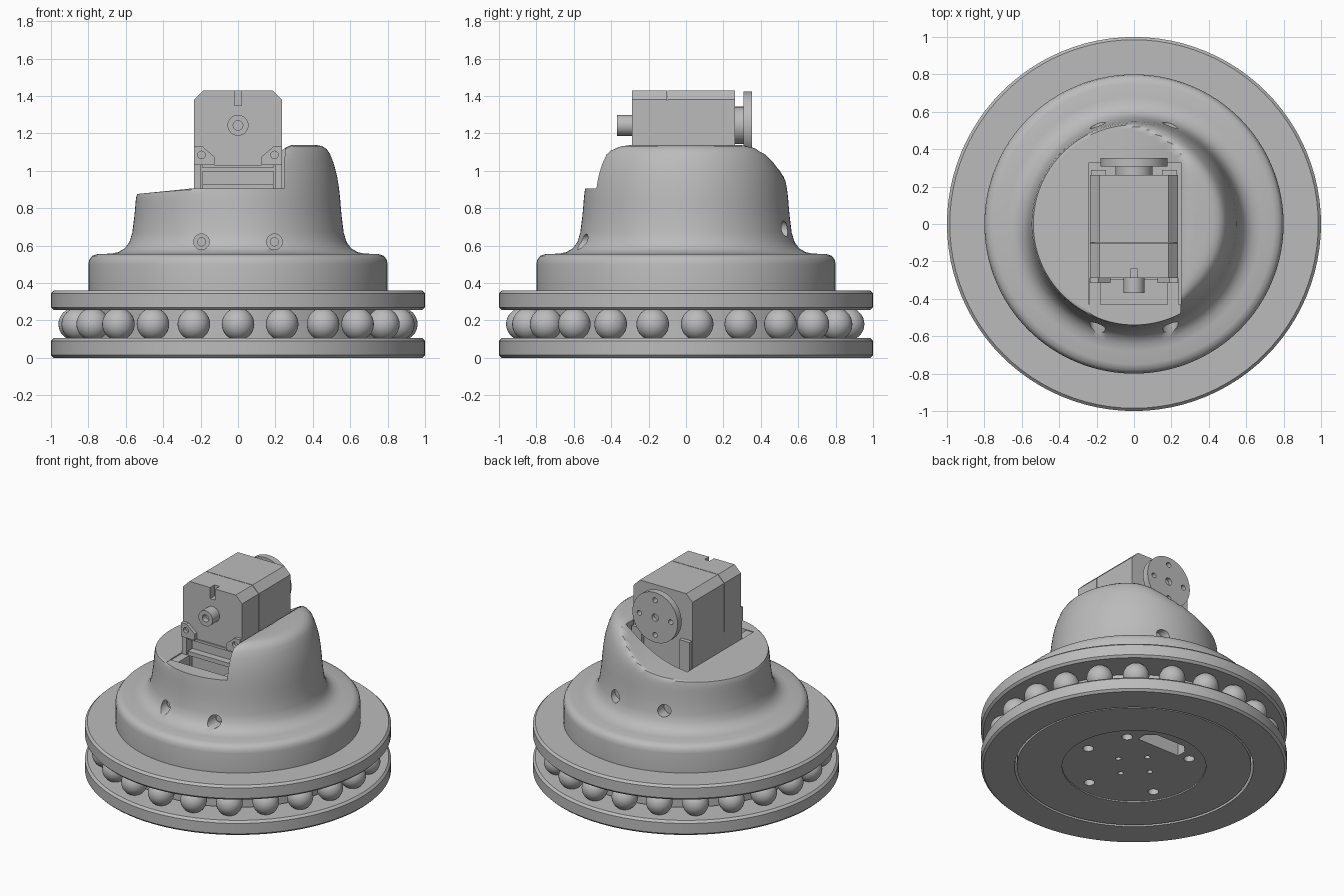
import bpy, bmesh
from math import sin, cos, pi, radians
from mathutils import Matrix, Vector

if "Cube" in bpy.data.objects:
    bpy.data.objects.remove(bpy.data.objects["Cube"])

grey = bpy.data.materials.new("light_grey")
grey.use_nodes = True
grey.diffuse_color = (0.5, 0.5, 0.5, 1)
grey.node_tree.nodes["Principled BSDF"].inputs["Base Color"].default_value = (0.5, 0.5, 0.5, 1)


def finish(name, bm, bevel=0):
    """Turn a bmesh into a shaded object, with an optional edge bevel."""
    bmesh.ops.remove_doubles(bm, verts=bm.verts, dist=1e-5)
    bmesh.ops.recalc_face_normals(bm, faces=bm.faces)
    mesh = bpy.data.meshes.new(name)
    bm.to_mesh(mesh)
    bm.free()
    obj = bpy.data.objects.new(name, mesh)
    bpy.context.collection.objects.link(obj)
    mesh.materials.append(grey)
    if bevel:
        mod = obj.modifiers.new("bevel", "BEVEL")
        mod.width, mod.segments, mod.limit_method = bevel, 2, "ANGLE"
    return obj


def shade(obj):
    bpy.ops.object.select_all(action="DESELECT")
    obj.select_set(True)
    bpy.context.view_layer.objects.active = obj
    bpy.ops.object.shade_smooth_by_angle(angle=radians(35))


def lathe(name, profile, steps=96, warp=None):
    """Spin a closed (radius, z) loop around the z axis."""
    bm = bmesh.new()
    rings = []
    for r, z in profile:
        ring = []
        for i in range(steps):
            x, y = r * cos(2 * pi * i / steps), r * sin(2 * pi * i / steps)
            ring.append(bm.verts.new((x, y, warp(x, y, z) if warp else z)))
        rings.append(ring)
    for k, a in enumerate(rings):
        b = rings[(k + 1) % len(rings)]
        if profile[k][0] == 0 and profile[(k + 1) % len(rings)][0] == 0:
            continue
        for i in range(steps):
            j = (i + 1) % steps
            bm.faces.new((a[i], a[j], b[j], b[i]))
    return finish(name, bm)


def box(name, x, y, z, bevel=0):
    bm = bmesh.new()
    bmesh.ops.create_cube(bm, size=1)
    for v in bm.verts:
        v.co = Vector([(a + b) / 2 + c * (b - a) for (a, b), c in zip((x, y, z), v.co)])
    return finish(name, bm, bevel)


def rod(name, center, radius, depth, axis="Y", sides=32, bevel=0):
    bm = bmesh.new()
    bmesh.ops.create_cone(bm, cap_ends=True, segments=sides, radius1=radius,
                          radius2=radius, depth=depth)
    turn = Matrix.Rotation(pi / 2, 4, "X") if axis == "Y" else Matrix()
    bm.transform(Matrix.Translation(center) @ turn)
    return finish(name, bm, bevel)


def prism(name, outline, axis, lo, hi):
    """Extrude a 2D outline along y (outline in xz) or z (outline in xy)."""
    bm = bmesh.new()
    place = (lambda p, d: (p[0], d, p[1])) if axis == "Y" else (lambda p, d: (p[0], p[1], d))
    face = bm.faces.new([bm.verts.new(place(p, lo)) for p in outline])
    out = bmesh.ops.extrude_face_region(bm, geom=[face])
    step = Vector(place((0, 0), hi - lo))
    bmesh.ops.translate(bm, vec=step, verts=[v for v in out["geom"] if isinstance(v, bmesh.types.BMVert)])
    return finish(name, bm)


def cut(obj, *cutters):
    """Subtract cutters one after another and discard them."""
    bpy.context.view_layer.objects.active = obj
    for c in cutters:
        c.hide_render = True
        mod = obj.modifiers.new("cut", "BOOLEAN")
        mod.operation, mod.solver, mod.object = "DIFFERENCE", "EXACT", c
        bpy.ops.object.modifier_apply(modifier=mod.name)
        bpy.data.objects.remove(c)


# Turntable rings with chamfered rims
def ring(name, z0, z1, inner):
    c = 0.015
    return lathe(name, [(inner, z0), (1 - c, z0), (1, z0 + c), (1, z1 - c), (1 - c, z1), (inner, z1)])


shade(ring("lower_ring", 0, 0.105, 0.78))
shade(ring("upper_ring", 0.255, 0.36, 0.7))

# Ball row
BALLS = 23
for n in range(BALLS):
    a = -pi / 2 + 2 * pi * n / BALLS
    bm = bmesh.new()
    bmesh.ops.create_uvsphere(bm, u_segments=32, v_segments=16, radius=0.087)
    bm.transform(Matrix.Translation((0.875 * cos(a), 0.875 * sin(a), 0.18)))
    shade(finish("bearing_ball", bm))

# Inner hub with recessed centre plate, screw holes and cable slot
hub = lathe("inner_hub", [(0, 0.012), (0.47, 0.012), (0.47, 0.003), (0.765, 0.003), (0.765, 0.36), (0, 0.36)])
holes = [(0.37, d, 0.035) for d in (127, 43, -4, -78, -150)] + [(0.135, d, 0.018) for d in (0, 90, 180, 270)]
for r, d, size in holes:
    a = radians(d)
    cut(hub, rod("hole_cutter", (r * cos(a), r * sin(a), 0), size, 0.2, "Z", 24))
slot = [(-0.14, 0.28), (0.2, 0.28), (0.2, 0.35), (0.14, 0.4), (-0.09, 0.4), (-0.14, 0.35)]
cut(hub, prism("slot_cutter", slot, "Z", -0.1, 0.25))
shade(hub)


# Swivel housing: a turned dome with one high shoulder
def shoulder(x, y, z):
    if z < 0.7:
        return z
    low = 0.91 + 0.1 * min(x + 0.2, 0)
    t = min(max((x + 0.25) / 0.55, 0), 1.1)
    top = min(low + 0.26 * t * t, 1.16 - 3 * max(0, y - 0.27) ** 2)
    k = 0.05
    blend = max(k - abs(z - top), 0) / k
    return min(z, top) - blend * blend * k / 4


wall = [(0.8, 0.355), (0.8, 0.5), (0.795, 0.525), (0.78, 0.545), (0.75, 0.555), (0.68, 0.557),
        (0.64, 0.565), (0.605, 0.585), (0.58, 0.62), (0.565, 0.67), (0.555, 0.75), (0.55, 0.8),
        (0.547, 0.84), (0.543, 0.88), (0.538, 0.92), (0.53, 0.97), (0.52, 1.01), (0.508, 1.05),
        (0.492, 1.09), (0.475, 1.115), (0.45, 1.135), (0.42, 1.143)]
crown = [(0.42 * (1 - i / 14), 1.145) for i in range(1, 14)]
dome = lathe("swivel_housing", [(0, 0.355)] + wall + crown + [(0, 1.145)], 128, shoulder)
cut(dome,
    box("pocket_cutter", (-0.24, 0.25), (-0.43, 0.33), (0.75, 1.5)),
    box("notch_cutter", (-0.235, 0.249), (-0.7, -0.3), (0.905, 1.4)))
for x in (-0.195, 0.195):
    for y, z in ((-0.55, 0.62), (0.55, 0.69)):
        cut(dome, rod("screw_hole_cutter", (x, y, z), 0.042, 0.16))
    screw = rod("housing_screw", (x, -0.47, 0.62), 0.024, 0.05)
    shade(screw)
shade(dome)

# Motor body in two chamfered halves with a seam between
W, TOP, C = 0.235, 1.43, 0.05
section = [(-W, 1.03), (W, 1.03), (W, TOP - C), (W - C, TOP), (C - W, TOP), (-W, TOP - C)]
front = prism("motor_front_case", section, "Y", -0.29, -0.102)
cut(front, box("notch_cutter", (-0.02, 0.02), (-0.4, -0.24), (1.35, 1.5)))
prism("motor_rear_case", section, "Y", -0.098, 0.262)
box("motor_seam", (-W + 0.005, W - 0.005), (-0.11, -0.09), (1.03, TOP - 0.055))
box("motor_lower_case", (-W, W), (-0.2, 0.262), (0.76, 1.03))
box("motor_lower_front", (-0.19, 0.19), (-0.25, -0.19), (0.76, 1.0))

# Front mounting tabs, legs and pocket rails, mirrored
tab = [(0.235, 1.03), (0.235, 1.13), (0.19, 1.13), (0.125, 1.075), (0.125, 1.03)]
for s in (-1, 1):
    t = prism("mounting_tab", [(s * x, z) for x, z in tab], "Y", -0.315, -0.285)
    cut(t, rod("hole_cutter", (s * 0.195, -0.3, 1.085), 0.02, 0.2, sides=20))
    box("mounting_leg", sorted((s * 0.2, s * 0.235)), (-0.3, -0.19), (0.76, 1.04))
    box("pocket_rail", sorted((s * 0.18, s * 0.238)), (-0.43, -0.29), (0.74, 0.9))
box("cross_bar", (-0.19, 0.19), (-0.3, -0.24), (0.9, 0.93))
box("motor_lower_lip", (-0.19, 0.19), (-0.3, -0.2), (1.015, 1.032))

# Front idler shaft with a bore
shaft = rod("idler_shaft", (0, -0.32, 1.243), 0.056, 0.1)
cut(shaft, rod("bore_cutter", (0, -0.37, 1.243), 0.026, 0.08, sides=24))
shade(shaft)

# Rear output hub and drilled horn disc
shade(rod("output_hub", (0, 0.285, 1.243), 0.1, 0.06))
horn = rod("output_horn", (0, 0.33, 1.243), 0.18, 0.046, sides=64)
for n in range(4):
    a = n * pi / 2
    cut(horn, rod("hole_cutter", (0.125 * cos(a), 0.33, 1.243 + 0.125 * sin(a)), 0.018, 0.2, sides=20))
cut(horn, rod("hole_cutter", (0, 0.35, 1.243), 0.026, 0.05, sides=24))
shade(horn)
for x in (-0.19, 0.19):
    box("rear_bracket", (x - 0.04, x + 0.04), (0.26, 0.29), (0.85, 1.1))
